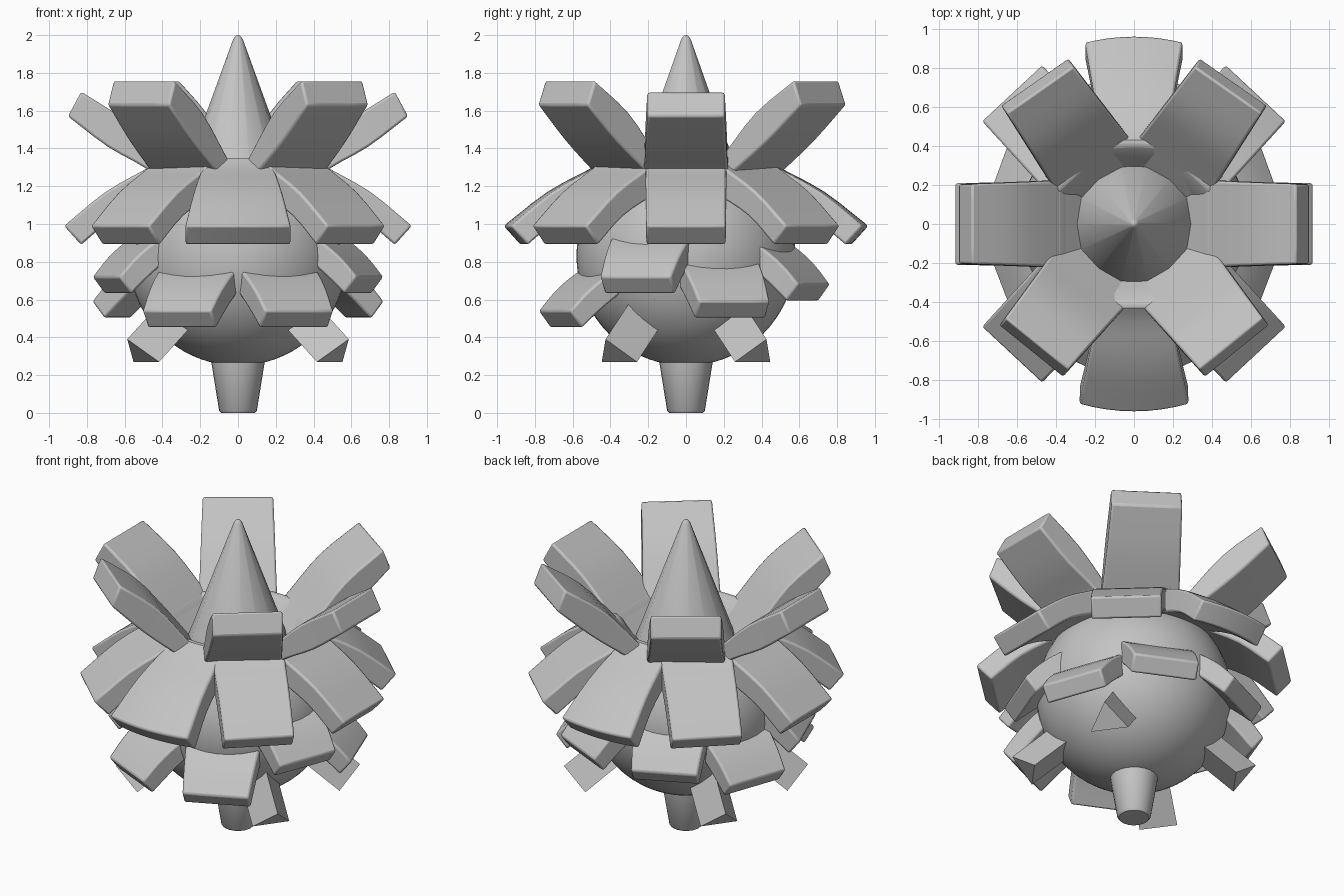
import bpy, bmesh, math
from mathutils import Vector

if "Cube" in bpy.data.objects:
    bpy.data.objects.remove(bpy.data.objects["Cube"])

GREY = bpy.data.materials.new("plain grey")
GREY.diffuse_color = (0.55, 0.55, 0.55, 1)
GREY.use_nodes = True
GREY.node_tree.nodes["Principled BSDF"].inputs["Base Color"].default_value = GREY.diffuse_color


def finish(name, bm, angle=35, bevel=0.0):
    bmesh.ops.recalc_face_normals(bm, faces=bm.faces)
    me = bpy.data.meshes.new(name)
    bm.to_mesh(me)
    bm.free()
    ob = bpy.data.objects.new(name, me)
    bpy.context.collection.objects.link(ob)
    me.materials.append(GREY)
    if bevel:
        mod = ob.modifiers.new("soft edges", 'BEVEL')
        mod.width, mod.segments = bevel, 2
        mod.limit_method, mod.angle_limit = 'ANGLE', math.radians(40)
    bpy.ops.object.select_all(action='DESELECT')
    ob.select_set(True)
    bpy.context.view_layer.objects.active = ob
    bpy.ops.object.shade_smooth_by_angle(angle=math.radians(angle))
    return ob


def lathe(name, profile, sides, angle=35):
    """Closed solid turned around z; profile is (radius, height) pairs."""
    bm = bmesh.new()
    rings = [[bm.verts.new((r * math.cos(a), r * math.sin(a), z))
              for a in (2 * math.pi * i / sides for i in range(sides))]
             for r, z in profile]
    for lo, hi in zip(rings, rings[1:]):
        for i in range(sides):
            j = (i + 1) % sides
            bm.faces.new((lo[i], lo[j], hi[j], hi[i]))
    bm.faces.new(rings[0])
    bm.faces.new(rings[-1])
    return finish(name, bm, angle)


def smooth_curve(pts, n=3):
    """Catmull-Rom resampling of a short profile."""
    p = [Vector(q) for q in pts]
    p = [2 * p[0] - p[1]] + p + [2 * p[-1] - p[-2]]
    out = []
    for a, b, c, d in zip(p, p[1:], p[2:], p[3:]):
        for k in range(n):
            t = k / n
            out.append(0.5 * (2 * b + (c - a) * t + (2 * a - 5 * b + 4 * c - d) * t * t
                              + (3 * b - a - 3 * c + d) * t ** 3))
    return out + [p[-2]]


def leaf(name, azimuth, top, bottom, w0, w1, dr=0.0, dz=0.0, arc=False, cols=4):
    """Thick curved slab radiating outward; top and bottom are (radius, height)."""
    az = math.radians(azimuth)
    radial, side = Vector((math.cos(az), math.sin(az), 0)), Vector((-math.sin(az), math.cos(az), 0))
    bm = bmesh.new()

    def sheet(curve):
        rows = []
        for k, (r, z) in enumerate(curve):
            t = k / (len(curve) - 1)
            w = w0 + (w1 - w0) * t
            row = []
            for c in range(cols + 1):
                y = w * (2 * c / cols - 1)
                x = r + dr * t
                if arc:
                    x -= 0.5 * y * y
                row.append(bm.verts.new(radial * x + side * y + Vector((0, 0, z + dz))))
            rows.append(row)
        return rows

    up, low = sheet(smooth_curve(top)), sheet(smooth_curve(bottom))
    for s in (up, low):
        for a, b in zip(s, s[1:]):
            for c in range(cols):
                bm.faces.new((a[c], a[c + 1], b[c + 1], b[c]))
    for k in (0, -1):  # inner and outer end
        for c in range(cols):
            bm.faces.new((up[k][c], up[k][c + 1], low[k][c + 1], low[k][c]))
    for c in (0, -1):  # long sides
        for k in range(len(up) - 1):
            bm.faces.new((up[k][c], up[k + 1][c], low[k + 1][c], low[k][c]))
    return finish(name, bm, bevel=0.012)


# Round body, open-shouldered under the leaves
R, CZ = 0.58, 0.83
lathe("body", [(R * math.cos(a), CZ + R * math.sin(a))
               for a in (math.radians(-85 + 5 * i) for i in range(25))], 48)

# Stem and top spike
lathe("stem", [(0.09, 0.0), (0.1, 0.012), (0.14, 0.26), (0.155, 0.36)], 24)
lathe("spike", [(0.33, 1.14), (0.025, 1.98), (0.012, 1.996), (0.003, 2.0)], 14, 50)

# Upward crown leaves
crown_top = [(0.25, 1.2), (0.4, 1.36), (0.6, 1.55), (0.83, 1.70)]
crown_low = [(0.25, 1.12), (0.48, 1.29), (0.69, 1.41), (0.9, 1.57)]
for az in (0, 180):
    leaf("crown_leaf_side", az, crown_top, crown_low, 0.23, 0.205)
steep_top = [(0.25, 1.2), (0.4, 1.38), (0.58, 1.59), (0.81, 1.76)]
steep_low = [(0.25, 1.12), (0.46, 1.28), (0.66, 1.44), (0.86, 1.63)]
for az, dr in ((55, 0.03), (125, 0.03), (-51, -0.02), (-129, -0.02)):
    leaf("crown_leaf_diagonal", az, steep_top, steep_low, 0.24, 0.21, dr)

# Drooping collar leaves
collar_top = [(0.28, 1.2), (0.39, 1.35), (0.48, 1.295), (0.7, 1.17), (0.92, 0.99)]
collar_low = [(0.28, 1.1), (0.37, 1.16), (0.45, 1.14), (0.65, 1.04), (0.83, 0.89)]
for az in (0, 180, 47, 133, -47, -133):
    leaf("collar_leaf", az, collar_top, collar_low, 0.22, 0.21)
for az, w in ((90, 0.25), (-90, 0.28)):
    leaf("collar_leaf_fan", az, collar_top, collar_low, 0.1, w, 0.045, arc=True, cols=8)

# Middle leaves, at stepped heights, mirrored left and right
mid_top = [(0.4, 0.81), (0.55, 0.735), (0.67, 0.645), (0.77, 0.54)]
mid_low = [(0.4, 0.69), (0.5, 0.62), (0.6, 0.54), (0.70, 0.45)]
for az, dr, dz in ((-65, 0, 0.0), (-21, -0.02, 0.18), (20, -0.02, 0.05), (65, -0.02, 0.14)):
    for a in (az, 180 - az):
        leaf("middle_leaf", a, mid_top, mid_low, 0.23, 0.2, dr, dz)

# Lower three-sided prongs pointing out and down
for az in (-36, 36, 144, 216):
    a = math.radians(az)
    bm = bmesh.new()
    rings = []
    for dr, dz in ((0, 0), (-0.28, 0.25)):
        rings.append([bm.verts.new((math.cos(a) * (r + dr) - math.sin(a) * s,
                                    math.sin(a) * (r + dr) + math.cos(a) * s, z + dz))
                      for r, s, z in ((0.725, 0, 0.39), (0.6, 0.115, 0.27), (0.6, -0.115, 0.27))])
    for f in rings:
        bm.faces.new(f)
    for i in range(3):
        j = (i + 1) % 3
        bm.faces.new((rings[0][i], rings[0][j], rings[1][j], rings[1][i]))
    finish("lower_prong", bm)
